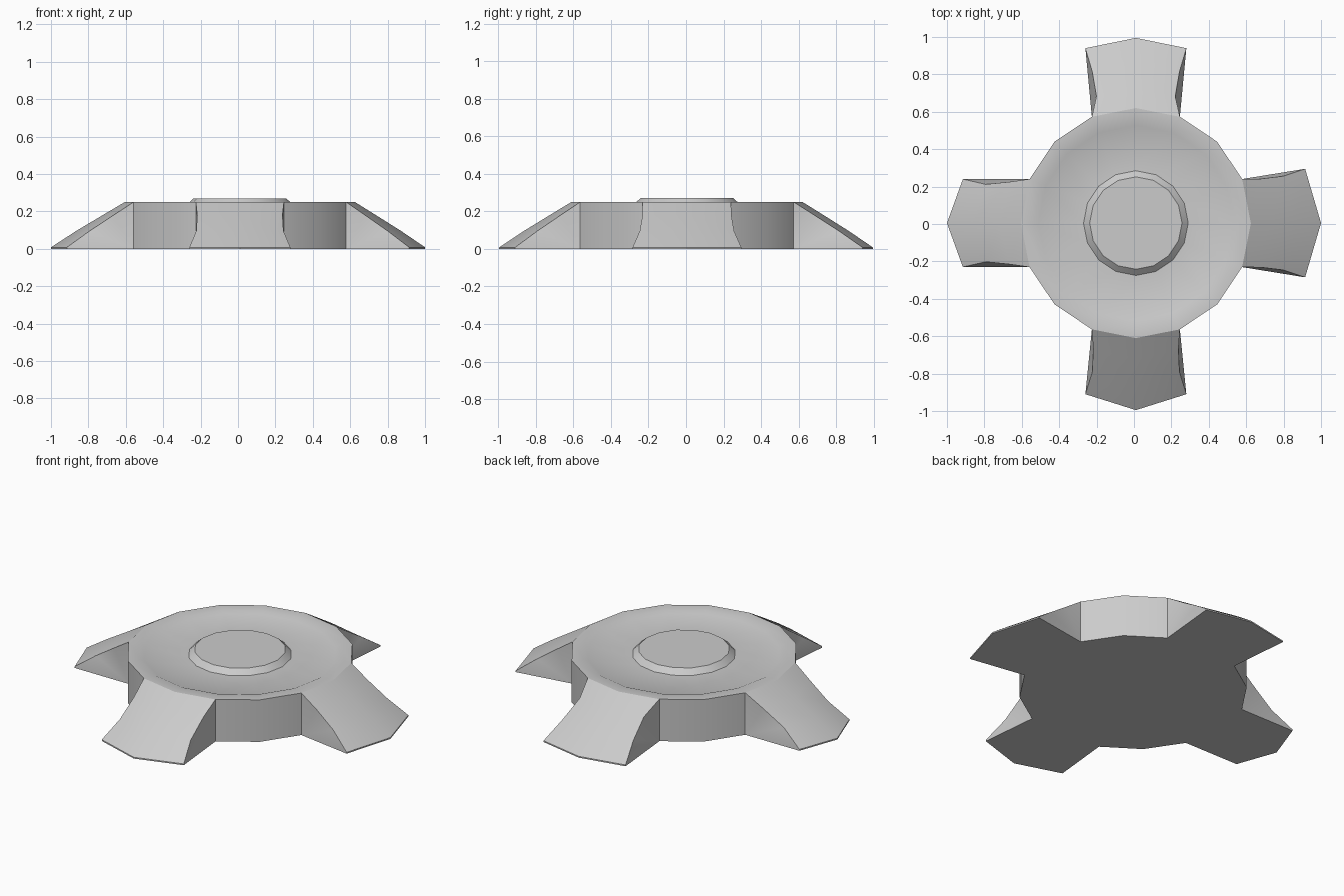
import bpy, bmesh
from math import cos, sin, pi, radians
from mathutils import Matrix

if "Cube" in bpy.data.objects:
    bpy.data.objects.remove(bpy.data.objects["Cube"])

CENTRE = (0.01, 0.005, 0)
SIDES = 16
R, TOP = 0.615, 0.25
ROOT_R, ROOT_W = R * cos(pi / 8), R * sin(pi / 8)


def finish(bm, name, hidden_faces):
    # Orient normals while closed, then drop the faces hidden at the joints
    bmesh.ops.recalc_face_normals(bm, faces=bm.faces[:])
    bmesh.ops.delete(bm, geom=hidden_faces, context='FACES')
    mesh = bpy.data.meshes.new(name)
    bm.to_mesh(mesh)
    bm.free()
    ob = bpy.data.objects.new(name, mesh)
    ob.location = CENTRE
    bpy.context.collection.objects.link(ob)
    bpy.ops.object.select_all(action='DESELECT')
    ob.select_set(True)
    bpy.context.view_layer.objects.active = ob
    bpy.ops.object.shade_smooth_by_angle(angle=radians(30))
    return ob


def make_hub():
    # Sixteen-sided disc with a shallow recess and a chamfered centre boss
    bm = bmesh.new()
    profile = [(R, 0), (R, TOP), (0.545, TOP), (0.522, 0.24),
               (0.28, 0.24), (0.247, 0.27)]
    rings = [[bm.verts.new((r * cos(2 * pi * i / SIDES), r * sin(2 * pi * i / SIDES), z))
              for i in range(SIDES)] for r, z in profile]
    hidden = []
    for k in range(len(rings) - 1):
        a, b = rings[k], rings[k + 1]
        for i in range(SIDES):
            j = (i + 1) % SIDES
            f = bm.faces.new((a[i], a[j], b[j], b[i]))
            if k == 0 and i % 4 in (0, 3):
                hidden.append(f)
    bm.faces.new(rings[0])
    bm.faces.new(rings[-1])
    finish(bm, "hub", hidden)


def make_arm(name, angle, corner_r, half_w, tip_r, pinch):
    # Sloping arm with pinched upper edges and a pointed end
    bm = bmesh.new()
    stations = [(0, TOP, 0), (0.3, 0.18, pinch[0]), (0.66, 0.095, pinch[1]), (1, 0.008, 0)]
    rows = []
    for t, z, p in stations:
        r = ROOT_R + t * (corner_r - ROOT_R)
        c = R + t * (tip_r - R)
        w = ROOT_W + t * (half_w - ROOT_W) - p
        rows.append([bm.verts.new(v) for v in ((r, -w, z), (c, 0, z), (r, w, z))])
    root = [bm.verts.new((v.co.x, v.co.y, 0)) for v in rows[0]]
    tip = [bm.verts.new((v.co.x, v.co.y, 0)) for v in rows[-1]]
    for a, b in zip(rows, rows[1:]):
        for i in (0, 1):
            bm.faces.new((a[i], b[i], b[i + 1], a[i + 1]))
    for s in (0, 2):
        # Flank fanned from the lower root corner
        chain = [row[s] for row in rows] + [tip[s]]
        for a, b in zip(chain, chain[1:]):
            bm.faces.new((root[s], a, b))
    for i in (0, 1):
        bm.faces.new((rows[-1][i], tip[i], tip[i + 1], rows[-1][i + 1]))
    bm.faces.new(root + tip[::-1])
    hidden = [bm.faces.new((rows[0][i], rows[0][i + 1], root[i + 1], root[i])) for i in (0, 1)]
    bm.transform(Matrix.Rotation(angle, 4, 'Z'))
    finish(bm, name, hidden)


make_hub()
make_arm("right_arm", 0, 0.905, 0.29, 0.99, (0.015, 0.02))
make_arm("back_arm", pi / 2, 0.935, 0.27, 0.99, (0.035, 0.025))
make_arm("left_arm", pi, 0.925, 0.235, 1.01, (0.015, 0.028))
make_arm("front_arm", -pi / 2, 0.915, 0.27, 1.0, (0.018, 0.025))
